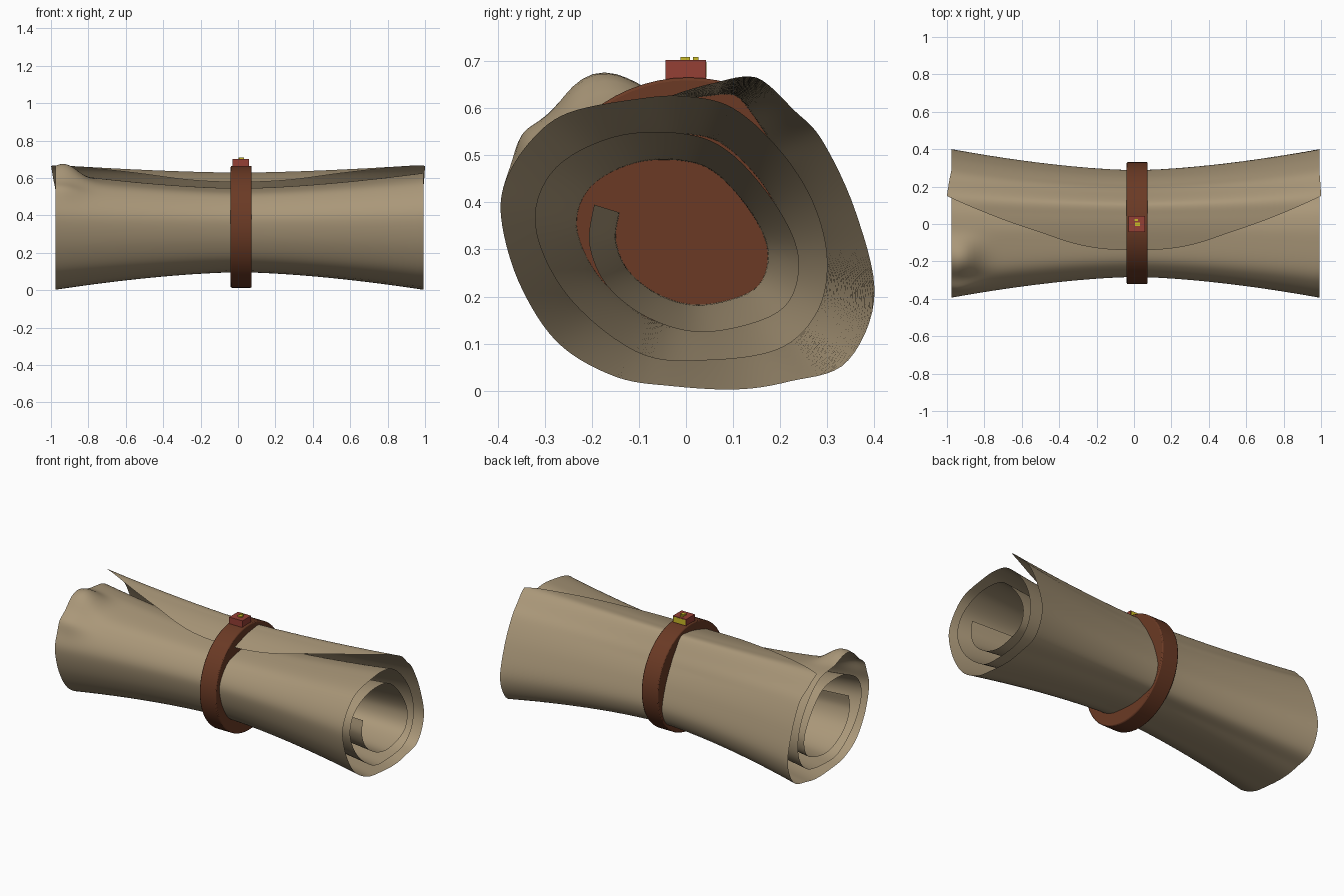
import bpy, bmesh, math
from mathutils import Vector

if "Cube" in bpy.data.objects:
    bpy.data.objects.remove(bpy.data.objects["Cube"])


def material(name, rgb):
    m = bpy.data.materials.new(name)
    m.diffuse_color = (*rgb, 1)
    m.use_nodes = True
    m.node_tree.nodes["Principled BSDF"].inputs["Base Color"].default_value = m.diffuse_color
    return m


PARCHMENT = material("parchment", (0.40, 0.31, 0.19))
LEATHER = material("leather", (0.145, 0.042, 0.018))
RED = material("red", (0.30, 0.05, 0.035))
GOLD = material("gold", (0.6, 0.5, 0.02))

# Spiral cross-section (y, z) at the roll's end, from loose flap inward
SPIRAL = [(-.195, .60), (-.05, .645), (.06, .665), (.15, .665), (.23, .595), (.29, .53),
          (.36, .38), (.40, .20), (.34, .06), (.22, .02), (.11, .003), (-.03, .01),
          (-.15, .03), (-.27, .10), (-.35, .22), (-.39, .35), (-.385, .44), (-.33, .53),
          (-.25, .59), (-.10, .62), (0, .625), (.10, .60), (.20, .51), (.27, .40),
          (.30, .28), (.28, .17), (.20, .09), (.05, .065), (-.10, .08), (-.25, .20),
          (-.32, .35), (-.28, .47), (-.15, .54), (0, .545), (.10, .50), (.20, .38),
          (.24, .27), (.20, .17), (.05, .125), (-.07, .15), (-.165, .22), (-.205, .31),
          (-.195, .395)]
LAST = len(SPIRAL) - 1
CENTRE = Vector((0, .335))
WAIST = .72


def spiral(u):
    """Catmull-Rom point on the spiral."""
    i = min(int(u), LAST - 1)
    t = u - i
    a, b, c, d = (Vector(SPIRAL[min(max(k, 0), LAST)]) for k in range(i - 1, i + 3))
    return .5 * (2 * b + (c - a) * t + (2 * a - 5 * b + 4 * c - d) * t * t
                 + (3 * b - a - 3 * c + d) * t ** 3)


def sheet_point(s, u):
    """Point of the waisted sheet, s runs -1..1 along the roll."""
    flap = min(max((5 - u) / 2, 0), 1)
    end = abs(s) ** 1.6
    p = CENTRE + (spiral(u) - CENTRE) * (WAIST + (1 - WAIST) * end)
    p.y += .052 * flap * (1 - end)
    # crumpled bulge at the left end
    bulge = math.exp(-((s + .95) / .1) ** 2)
    p += bulge * math.exp(-((u - 18.4) / .7) ** 2) * Vector((0, .075))
    p += bulge * math.exp(-((u - 17) / .5) ** 2) * Vector((-.02, .02))
    x = .0075 + .983 * s + (.01 if s > 0 else .025) * s * flap * end
    return (x, p.x, p.y)


# Rolled sheet
ROWS, COLS = 64, 260
bm = bmesh.new()
grid = []
for r in range(ROWS + 1):
    s = -1 + 2 * r / ROWS
    start = 3 * abs(s) ** 1.7
    grid.append([bm.verts.new(sheet_point(s, start + (LAST - start) * c / COLS))
                 for c in range(COLS + 1)])
for r in range(ROWS):
    for c in range(COLS):
        bm.faces.new((grid[r][c], grid[r][c + 1], grid[r + 1][c + 1], grid[r + 1][c]))
for f in bm.faces:
    f.smooth = True
mesh = bpy.data.meshes.new("rolled_sheet")
bm.to_mesh(mesh)
bm.free()
mesh.materials.append(PARCHMENT)
bpy.context.collection.objects.link(bpy.data.objects.new("rolled_sheet", mesh))

# Band around the middle
bpy.ops.mesh.primitive_cylinder_add(vertices=64, radius=.326, depth=.112,
                                    location=(.017, .005, .339),
                                    rotation=(0, math.pi / 2, 0))
band = bpy.context.object
band.name = "band"
band.data.materials.append(LEATHER)
bev = band.modifiers.new("bevel", 'BEVEL')
bev.width = .006
bev.segments = 2
bpy.ops.object.shade_smooth_by_angle(angle=math.radians(40))


def box(name, lo, hi, mat):
    bpy.ops.mesh.primitive_cube_add(size=1, location=[(a + b) / 2 for a, b in zip(lo, hi)])
    o = bpy.context.object
    o.name = name
    o.scale = [b - a for a, b in zip(lo, hi)]
    o.data.materials.append(mat)


# Clasp block with gold plate and studs
box("clasp", (-.03, -.043, .64), (.06, .042, .702), RED)
box("clasp_plate", (-.025, .04, .665), (.055, .043, .698), GOLD)
box("stud_front", (.005, -.012, .70), (.032, .008, .709), GOLD)
box("stud_back", (.002, .015, .70), (.022, .027, .709), GOLD)
